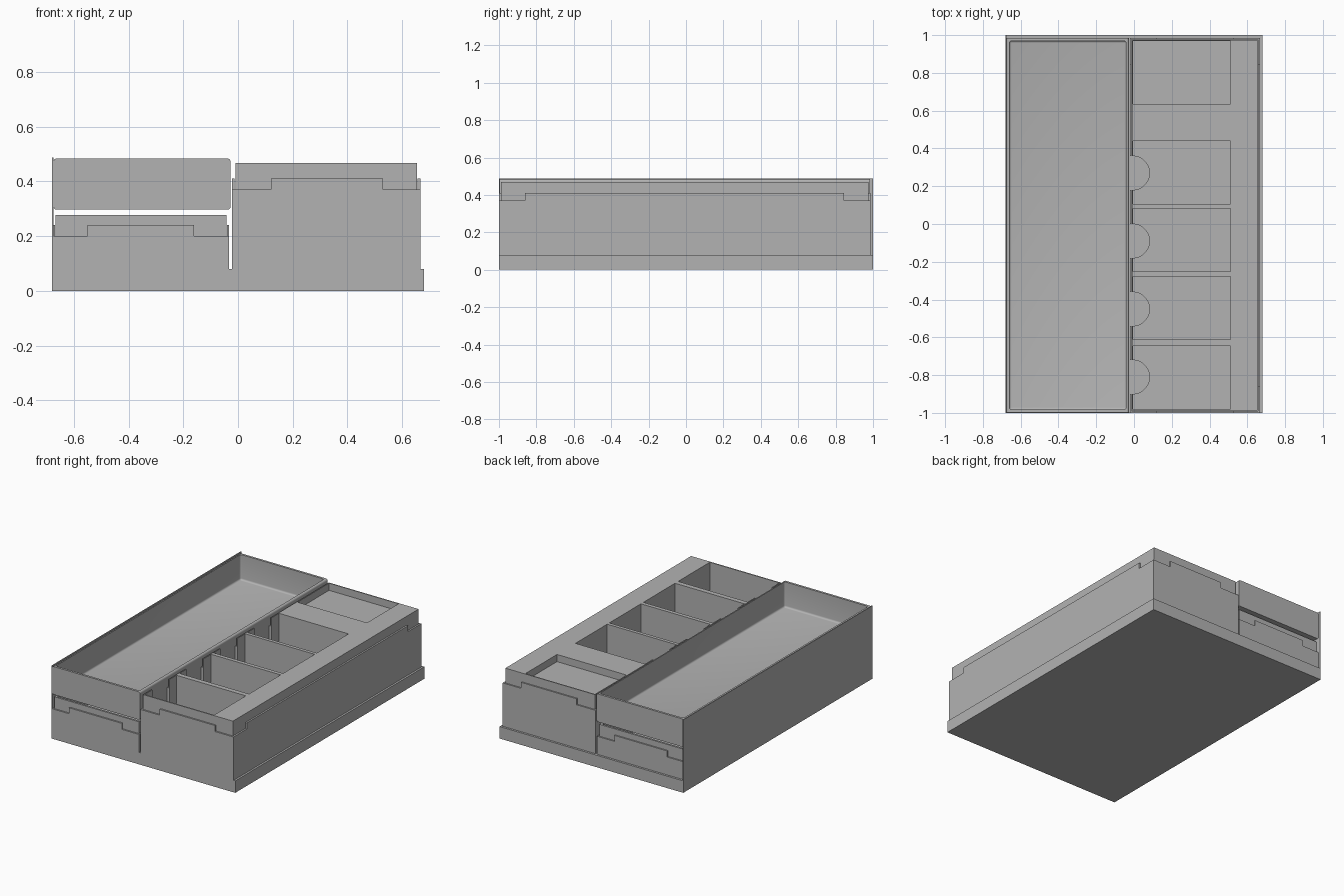
import bpy, bmesh
from mathutils import Vector

if "Cube" in bpy.data.objects:
    bpy.data.objects.remove(bpy.data.objects["Cube"], do_unlink=True)

grey = bpy.data.materials.new("grey plastic")
grey.use_nodes = True
COLOUR = (0.45, 0.45, 0.45, 1)
grey.diffuse_color = COLOUR
grey.node_tree.nodes["Principled BSDF"].inputs["Base Color"].default_value = COLOUR


def box(name, x, y, z, radius=0, axis=None):
    """Box from ranges, with optional rounding of edges along one axis, or of all edges."""
    bm = bmesh.new()
    bmesh.ops.create_cube(bm, size=1)
    for v in bm.verts:
        v.co = Vector([(r[0] + r[1]) / 2 + c * (r[1] - r[0]) for r, c in zip((x, y, z), v.co)])
    if radius:
        edges = [e for e in bm.edges if axis is None
                 or abs((e.verts[0].co - e.verts[1].co).normalized()[axis]) > 0.9]
        bmesh.ops.bevel(bm, geom=edges, offset=radius, segments=4, profile=0.5, affect='EDGES')
    return finish(name, bm)


def finish(name, bm):
    mesh = bpy.data.meshes.new(name)
    bm.to_mesh(mesh)
    bm.free()
    mesh.materials.append(grey)
    obj = bpy.data.objects.new(name, mesh)
    bpy.context.collection.objects.link(obj)
    return obj


def finger_cutter(y, radius, z):
    """Upright half-round slot cutter at the inner side of a compartment."""
    bm = bmesh.new()
    bmesh.ops.create_cone(bm, cap_ends=True, segments=48, radius1=radius, radius2=radius,
                          depth=z[1] - z[0])
    for v in bm.verts:
        v.co += Vector((-0.008, y, (z[0] + z[1]) / 2))
        v.co.x = max(v.co.x, -0.026)
    bmesh.ops.remove_doubles(bm, verts=bm.verts, dist=0.00001)
    return finish("finger_cutter", bm)


def cut(target, cutters):
    """Subtract the cutters, keep the result and remove the helpers."""
    for c in cutters:
        c.hide_render = True
        mod = target.modifiers.new("cut", 'BOOLEAN')
        mod.operation, mod.solver, mod.object = 'DIFFERENCE', 'EXACT', c
    graph = bpy.context.evaluated_depsgraph_get()
    mesh = bpy.data.meshes.new_from_object(target.evaluated_get(graph))
    target.modifiers.clear()
    target.data = mesh
    for c in cutters:
        bpy.data.objects.remove(c, do_unlink=True)


def smooth(obj):
    bpy.ops.object.select_all(action='DESELECT')
    obj.select_set(True)
    bpy.context.view_layer.objects.active = obj
    bpy.ops.object.shade_smooth_by_angle(angle=0.6)


FLOOR = 0.08
SLOTS = (-0.81, -0.45, -0.09, 0.27)

# Body: one block with two open shells standing on a shared base
body = box("body", (-0.68, 0.68), (-1, 1), (0, 0.41))
cutters = [
    box("ledge_right", (0.667, 0.8), (-1.1, 1.1), (FLOOR, 0.6)),
    box("ledge_back", (-0.8, 0.8), (0.986, 1.1), (FLOOR, 0.6)),
    box("gap", (-0.032, -0.022), (-1.1, 1.1), (FLOOR, 0.6)),
    box("left_top", (-0.8, -0.027), (-1.1, 1.1), (0.24, 0.6)),
    box("left_cavity", (-0.67, -0.04), (-0.99, 0.977), (FLOOR, 0.6)),
    box("right_cavity", (-0.012, 0.656), (-0.99, 0.977), (FLOOR, 0.6)),
]
# Lowered shell corners, leaving a raised tab on every side
for x0, x1, top in ((-0.75, -0.55, 0.2), (-0.16, -0.027, 0.2), (-0.027, 0.12, 0.37), (0.53, 0.75, 0.37)):
    for y0, y1 in ((-1.1, -0.86), (0.845, 1.1)):
        cutters.append(box("corner", (x0, x1), (y0, y1), (top, 0.6)))
for y in SLOTS:
    cutters.append(box("slot", (-0.0275, 0.0), (y - 0.09, y + 0.09), (FLOOR, 0.6)))
cut(body, cutters)

# Tall outer side wall
box("side_wall", (-0.68, -0.674), (-1, 1), (0.03, 0.488))

# Compartment insert with four deep wells and one shallow well
insert = box("compartment_insert", (-0.01, 0.654), (-0.988, 0.975), (FLOOR, 0.468))
wells = [(-0.98, -0.645, 0.1), (-0.612, -0.278, 0.1), (-0.252, 0.082, 0.1),
         (0.105, 0.44, 0.1), (0.635, 0.968, 0.42)]
cut(insert, [box("well", (-0.004, 0.51), (y0, y1), (z, 0.6)) for y0, y1, z in wells]
    + [finger_cutter(y, 0.09, (0.0, 0.6)) for y in SLOTS])
smooth(insert)

# Lower tray inside the left shell
lower = box("lower_tray", (-0.668, -0.042), (-0.988, 0.975), (FLOOR, 0.278))
cut(lower, [box("well", (-0.655, -0.055), (-0.975, 0.962), (0.1, 0.6))])

# Upper open tray with rounded edges, above a narrow gap
upper = box("upper_tray", (-0.675, -0.027), (-0.998, 0.985), (0.297, 0.484), 0.012, 1)
cut(upper, [box("well", (-0.66, -0.042), (-0.983, 0.97), (0.315, 0.6), 0.012)])
smooth(upper)
